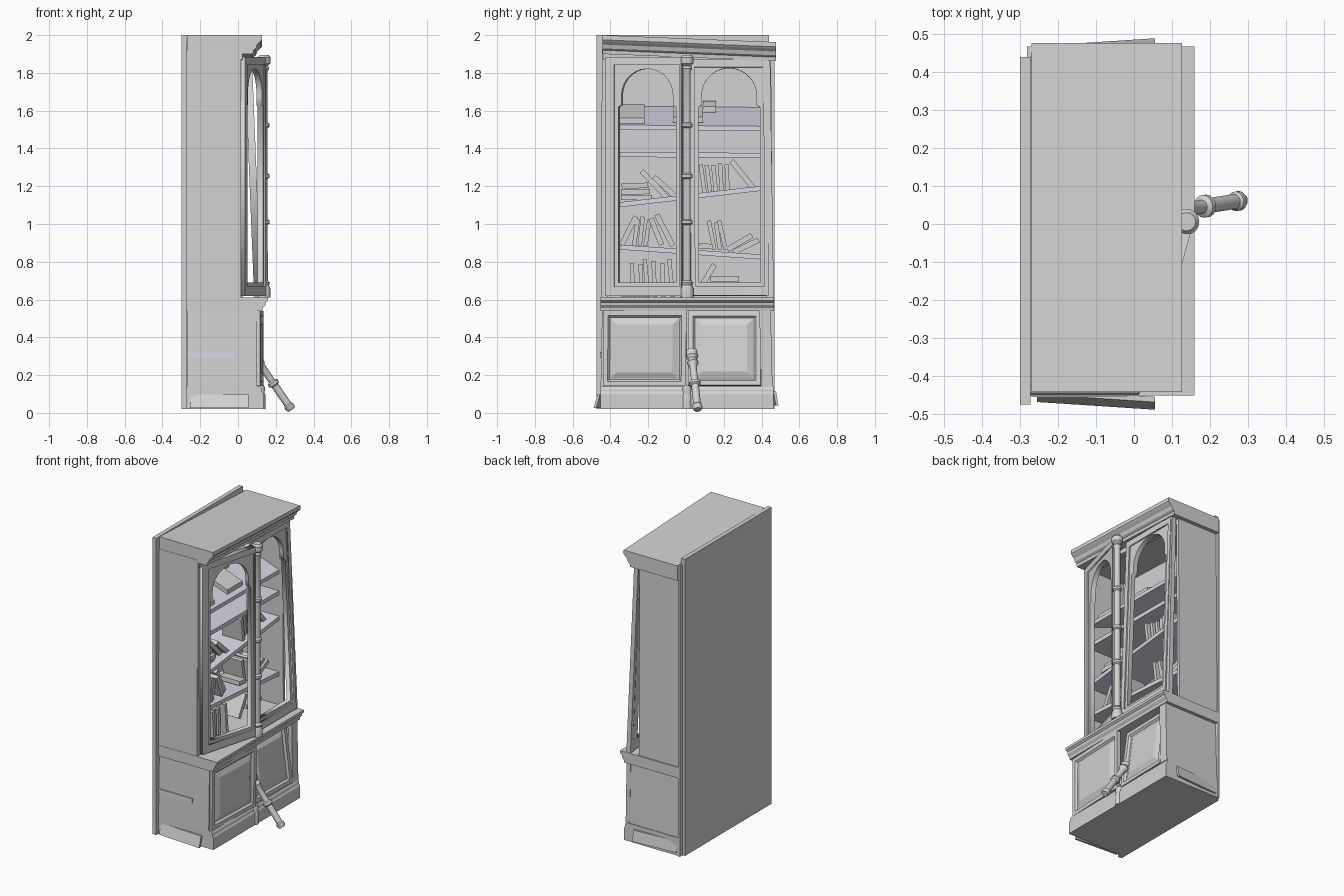
import bpy, bmesh, math, random
from mathutils import Vector, Matrix

random.seed(4)
cube = bpy.data.objects.get("Cube")
if cube:
    bpy.data.objects.remove(cube, do_unlink=True)


def material(name, rgb):
    m = bpy.data.materials.new(name)
    m.use_nodes = True
    m.diffuse_color = (*rgb, 1)
    m.node_tree.nodes["Principled BSDF"].inputs["Base Color"].default_value = (*rgb, 1)
    return m


GREY = material("grey wood", (0.65, 0.65, 0.65))
LILAC = material("pale lilac shelf", (0.8, 0.8, 0.92))


def finish(name, bm, mat=GREY, smooth=False):
    bmesh.ops.recalc_face_normals(bm, faces=bm.faces)
    me = bpy.data.meshes.new(name)
    bm.to_mesh(me)
    bm.free()
    me.materials.append(mat)
    ob = bpy.data.objects.new(name, me)
    bpy.context.collection.objects.link(ob)
    if smooth:
        bpy.ops.object.select_all(action='DESELECT')
        ob.select_set(True)
        bpy.context.view_layer.objects.active = ob
        bpy.ops.object.shade_smooth_by_angle(angle=math.radians(35))
    return ob


def prism(name, pts, y0, y1, drop=0, mat=GREY):
    """Extrude an x-z profile along y, sinking by drop at the far end."""
    bm = bmesh.new()
    a = [bm.verts.new((x, y0, z)) for x, z in pts]
    b = [bm.verts.new((x, y1, z - drop)) for x, z in pts]
    bm.faces.new(a)
    bm.faces.new(b)
    for i in range(len(pts)):
        j = (i + 1) % len(pts)
        bm.faces.new((a[i], a[j], b[j], b[i]))
    return finish(name, bm, mat)


def rect(x0, x1, z0, z1):
    return [(x0, z0), (x1, z0), (x1, z1), (x0, z1)]


def beam(name, foot, head, sx, sy):
    """Upright box whose top may lean away from its foot."""
    bm = bmesh.new()
    bmesh.ops.create_cube(bm, size=1)
    for v in bm.verts:
        c = Vector(head if v.co.z > 0 else foot)
        v.co = c + Vector((v.co.x * sx, v.co.y * sy, 0))
    return finish(name, bm)


def lathe(name, p0, p1, profile, seg=16):
    """Turned post between two points; profile holds (fraction, radius)."""
    p0, p1 = Vector(p0), Vector(p1)
    axis = p1 - p0
    q = Vector((0, 0, 1)).rotation_difference(axis)
    bm = bmesh.new()
    rings = []
    for f, r in profile:
        ring = []
        for k in range(seg):
            t = math.tau * k / seg
            ring.append(bm.verts.new(p0 + axis * f + q @ Vector((r * math.cos(t), r * math.sin(t), 0))))
        rings.append(ring)
    for a, b in zip(rings, rings[1:]):
        for k in range(seg):
            j = (k + 1) % seg
            bm.faces.new((a[k], a[j], b[j], b[k]))
    bm.faces.new(rings[0])
    bm.faces.new(rings[-1])
    return finish(name, bm, GREY, True)


def placement(o, u_end, v_end):
    o = Vector(o)
    u = (Vector(u_end) - o).normalized()
    v = (Vector(v_end) - o).normalized()
    n = u.cross(v).normalized()
    return Matrix.Translation(o) @ Matrix((u, v, n)).transposed().to_4x4()


def frame(name, outer, inner, thick, lift, place):
    """Flat plate with a hole, from a filled 2D curve."""
    cu = bpy.data.curves.new(name, 'CURVE')
    cu.dimensions, cu.fill_mode, cu.extrude = '2D', 'BOTH', thick / 2
    for pts in (outer, inner):
        s = cu.splines.new('POLY')
        s.points.add(len(pts) - 1)
        s.use_cyclic_u = True
        for p, (x, y) in zip(s.points, pts):
            p.co = (x, y, 0, 1)
    tmp = bpy.data.objects.new(name, cu)
    bpy.context.collection.objects.link(tmp)
    bpy.context.view_layer.update()
    me = bpy.data.meshes.new_from_object(tmp.evaluated_get(bpy.context.evaluated_depsgraph_get()))
    bpy.data.objects.remove(tmp, do_unlink=True)
    me.transform(place @ Matrix.Translation((0, 0, lift)))
    bm = bmesh.new()
    bm.from_mesh(me)
    bmesh.ops.remove_doubles(bm, verts=bm.verts, dist=0.0001)
    return finish(name, bm)


def glazed_door(name, place, w, h, left, right):
    """Arched door frame with a raised border."""
    mid, r = (left + right) / 2, (right - left) / 2 - 0.017
    hole = [(left, 0.07), (right, 0.07), (right, 1.0), (mid + r, 1.01)]
    hole += [(mid + r * math.cos(t), 1.06 + r * math.sin(t))
             for t in (math.pi * k / 14 for k in range(15))]
    hole += [(mid - r, 1.01), (left, 1.0)]
    frame(name, rect(0, w, 0, h), hole, 0.03, 0, place)
    frame(name + "_border", rect(0, w, 0, h),
          rect(left - 0.02, right + 0.02, 0.05, h - 0.04), 0.01, 0.019, place)


def panel_door(name, place, w, h):
    """Solid door with a sunk and raised panel."""
    bm = bmesh.new()
    bmesh.ops.create_cube(bm, size=1)
    for v in bm.verts:
        v.co = ((v.co.x + 0.5) * w, (v.co.y + 0.5) * h, v.co.z * 0.025)
    bm.normal_update()
    front = [f for f in bm.faces if f.normal.z > 0.9]
    for inset, depth in ((0.035, 0), (0.015, -0.012), (0.008, 0), (0.045, 0.014)):
        bmesh.ops.inset_region(bm, faces=front, thickness=inset, depth=depth)
    bm.transform(place)
    return finish(name, bm)


# Carcass
prism("back_panel", rect(-0.30, -0.272, 0.02, 2.0), -0.475, 0.44)
prism("back_edge_strip", rect(-0.282, -0.27, 0.02, 1.96), 0.44, 0.468)
prism("plinth", [(-0.272, 0.02), (0.135, 0.02), (0.135, 0.10), (0.128, 0.112),
                 (0.128, 0.125), (0.12, 0.14), (-0.272, 0.14)], -0.452, 0.462)
beam("lower_side_right", (-0.085, -0.442, 0.14), (-0.085, -0.434, 0.55), 0.37, 0.02)
beam("lower_side_left", (-0.075, 0.448, 0.14), (-0.075, 0.435, 0.55), 0.39, 0.02)
beam("lower_stile_left", (0.11, 0.428, 0.14), (0.11, 0.418, 0.55), 0.03, 0.06)
prism("lower_shelf", rect(-0.27, -0.02, 0.29, 0.322), -0.455, 0.44, mat=LILAC)
prism("waist_moulding", [(-0.272, 0.54), (0.13, 0.54), (0.132, 0.555), (0.145, 0.57),
                         (0.148, 0.585), (0.16, 0.595), (0.16, 0.612), (-0.272, 0.612)], -0.452, 0.467)
beam("upper_side_right", (-0.13, -0.44, 0.61), (-0.13, -0.435, 1.92), 0.285, 0.02)
beam("upper_side_left", (-0.123, 0.45, 0.61), (-0.123, 0.44, 1.9), 0.3, 0.02)
beam("upper_stile_right", (0.0, -0.43, 0.61), (0.0, -0.425, 1.92), 0.03, 0.035)
beam("upper_stile_left", (0.1, 0.445, 0.61), (0.055, 0.425, 1.9), 0.03, 0.04)
prism("header_rail", rect(-0.01, 0.025, 1.87, 1.92), -0.44, 0.45, 0.037)
prism("cornice", [(-0.27, 1.9), (0.08, 1.9), (0.082, 1.92), (0.095, 1.93), (0.102, 1.95),
                  (0.118, 1.965), (0.126, 1.975), (0.126, 2.0), (-0.27, 2.0)], -0.443, 0.477, 0.037)

# Doors, all slightly out of place
glazed_door("glazed_door_right", placement((0.015, -0.42, 0.62), (0.125, -0.02, 0.62), (0.015, -0.42, 1.8)),
            0.415, 1.265, 0.068, 0.385)
glazed_door("glazed_door_left", placement((0.10, 0.02, 0.62), (0.10, 0.44, 0.62), (0.05, 0.015, 1.87)),
            0.42, 1.25, 0.05, 0.375)
panel_door("panel_door_right", placement((0.105, -0.44, 0.142), (0.122, 0, 0.142), (0.105, -0.437, 0.54)),
           0.44, 0.398)
panel_door("panel_door_left", placement((0.105, 0.012, 0.145), (0.115, 0.395, 0.145), (0.055, 0.012, 0.54)),
           0.384, 0.395)

# Turned posts
upper = [(0, 0.034), (0.035, 0.034), (0.05, 0.026), (0.06, 0.031), (0.07, 0.02)]
for f in (0.31, 0.5, 0.71):
    upper += [(f - 0.012, 0.019), (f - 0.006, 0.029), (f + 0.006, 0.029), (f + 0.012, 0.019)]
upper += [(0.93, 0.019), (0.945, 0.026), (0.955, 0.021), (0.965, 0.034), (0.99, 0.034), (1, 0.024)]
lathe("upper_post", (0.138, 0.006, 0.612), (0.138, 0.006, 1.895), upper)
lathe("fallen_post", (0.283, 0.062, 0.017), (0.065, 0.028, 0.335),
      [(0, 0.02), (0.03, 0.026), (0.07, 0.026), (0.09, 0.02), (0.4, 0.02), (0.42, 0.03),
       (0.46, 0.03), (0.48, 0.018), (0.72, 0.019), (0.78, 0.03), (0.84, 0.022),
       (0.88, 0.032), (0.97, 0.03), (1, 0.02)])
lathe("plinth_post", (0.118, 0.005, 0.02), (0.118, 0.005, 0.145),
      [(0, 0.027), (0.6, 0.027), (0.7, 0.022), (0.85, 0.026), (1, 0.02)])

# Loose skirting boards on both sides
for name, y, z, top, turn in (("skirting_right", -0.472, 0.025, 0.02, -0.065),
                              ("skirting_left", 0.472, 0.04, -0.012, 0.065)):
    bm = bmesh.new()
    bmesh.ops.create_cube(bm, size=1)
    for v in bm.verts:
        x = v.co.x * 0.31
        v.co = (x - 0.1, y + turn * x + v.co.y * 0.014 + top * (v.co.z + 0.5),
                z + (v.co.z + 0.5) * 0.072)
    finish(name, bm)

# Sagging shelves
prism("top_shelf", [(-0.27, 1.6), (0, 1.5), (0, 1.525), (-0.27, 1.625)], -0.43, 0.435, 0.008, LILAC)
for name, z, drop in (("upper_shelf", 1.355, 0.005), ("middle_shelf", 1.08, -0.1), ("bottom_shelf", 0.87, 0.06)):
    prism(name, rect(-0.27, 0, z, z + 0.026), -0.43, 0.435, drop, LILAC)


def book(y0, z0, y1, z1, t=0.022):
    """Book standing along the line from (y0, z0) to (y1, z1)."""
    foot, head = Vector((0, y0, z0)), Vector((0, y1, z1))
    side = Vector((1, 0, 0)).cross(head - foot).normalized() * t / 2
    front = random.uniform(-0.06, -0.02)
    prism_pts = [foot - side, foot + side, head + side, head - side]
    bm = bmesh.new()
    f = bm.faces.new([bm.verts.new((front, p.y, p.z)) for p in prism_pts])
    ext = bmesh.ops.extrude_face_region(bm, geom=[f])["geom"]
    for v in ext:
        if isinstance(v, bmesh.types.BMVert):
            v.co.x -= 0.15
    finish("book", bm)


# Rows of upright books: base heights, foot positions, height, lean
for z, feet, tall, lean in ((0.613, (-0.28, -0.235, -0.2, -0.165, -0.12, -0.07), 0.205, -0.01),
                            (0.885, (-0.275, -0.245, -0.215), 0.16, 0.012),
                            (0.865, (0.15, 0.18, 0.21), 0.165, -0.02),
                            (1.155, (0.1, 0.13, 0.16, 0.19, 0.22), 0.17, -0.012)):
    for y in feet:
        book(y, z, y + lean * random.uniform(0.3, 2), z + tall * random.uniform(0.85, 1))
# Leaning books
for b in ((0.07, 0.65, 0.15, 0.785), (-0.34, 0.89, -0.265, 1.04), (-0.07, 0.885, -0.155, 1.05),
          (-0.13, 0.89, -0.185, 1.03), (0.22, 0.865, 0.35, 0.94), (0.25, 0.85, 0.385, 0.915),
          (-0.1, 1.14, -0.235, 1.28), (-0.045, 1.135, -0.17, 1.25), (0.365, 1.18, 0.24, 1.335)):
    book(*b, t=0.028)
# Flat books
for b in ((-0.345, 1.14, -0.18, 1.14), (-0.345, 1.17, -0.19, 1.172), (-0.34, 1.2, -0.2, 1.205),
          (0.07, 0.885, 0.14, 0.88), (0.13, 0.71, 0.28, 0.71), (-0.345, 0.63, -0.2, 0.63)):
    book(*b, t=0.028)
# Books lying on the sloping top shelf
for y0, y1, x0, x1 in ((-0.36, -0.22, -0.22, -0.02), (-0.07, 0.09, -0.2, -0.03), (0.09, 0.16, -0.26, -0.18)):
    z0, z1 = (1.525 - x * 0.37 for x in (x0, x1))
    prism("shelf_top_book", [(x0, z0), (x1, z1), (x1, z1 + 0.03), (x0, z0 + 0.03)], y0, y1)
